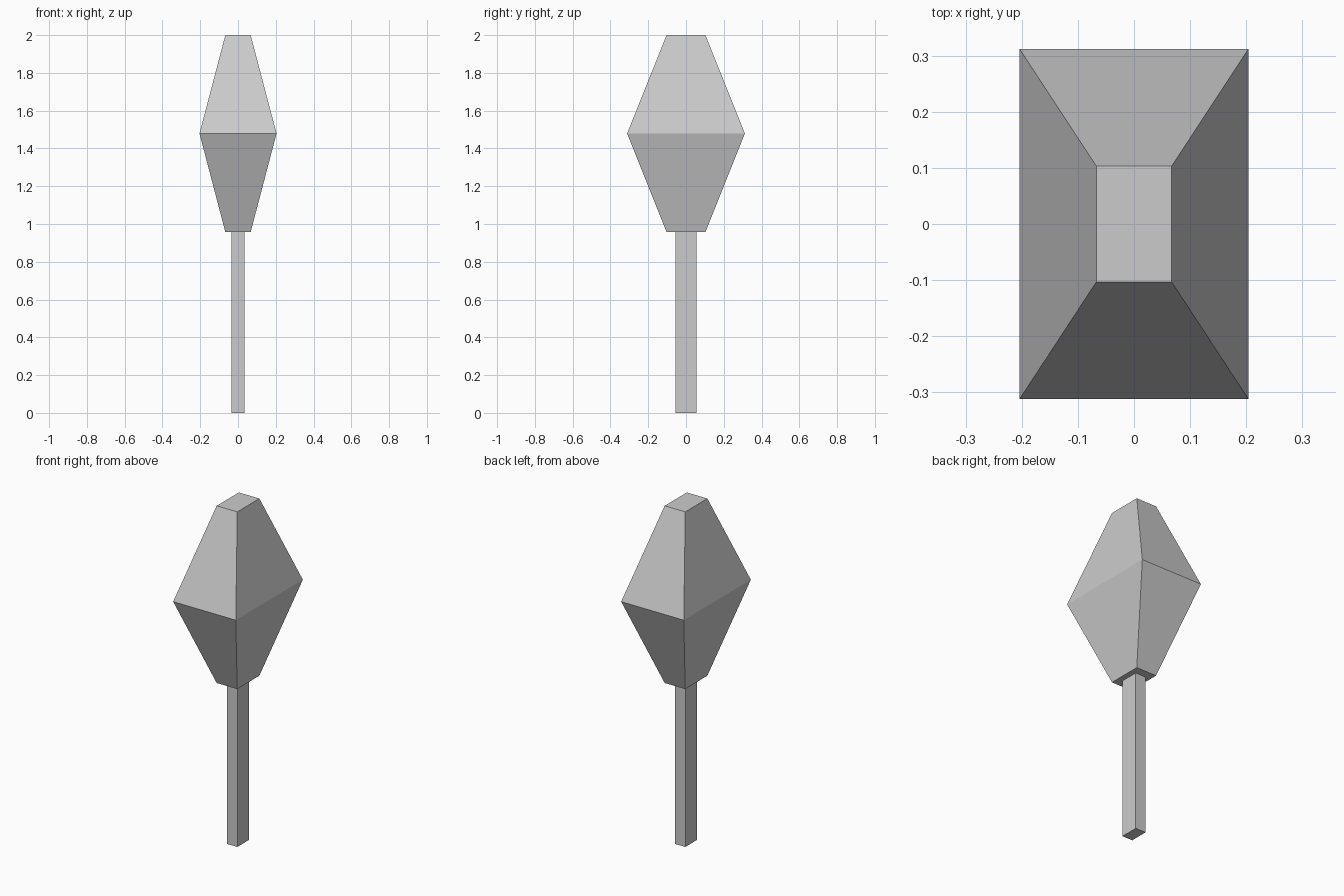
import bpy
import bmesh

if "Cube" in bpy.data.objects:
    bpy.data.objects.remove(bpy.data.objects["Cube"])


def loft(name, sections):
    """Stack rectangular rings (half_x, half_y, z) into a closed faceted solid."""
    bm = bmesh.new()
    rings = [[bm.verts.new((sx * hx, sy * hy, z))
              for sx, sy in ((-1, -1), (1, -1), (1, 1), (-1, 1))]
             for hx, hy, z in sections]
    for low, high in zip(rings, rings[1:]):
        for i in range(4):
            j = (i + 1) % 4
            bm.faces.new((low[i], low[j], high[j], high[i]))
    bm.faces.new(rings[0][::-1])
    bm.faces.new(rings[-1])
    mesh = bpy.data.meshes.new(name)
    bm.to_mesh(mesh)
    bm.free()
    obj = bpy.data.objects.new(name, mesh)
    bpy.context.collection.objects.link(obj)
    return obj


# Tree trunk: straight rectangular post
loft("trunk", [(0.034, 0.055, 0.0), (0.034, 0.055, 0.957)])

# Tree crown: two mirrored frustums meeting at the widest ring
loft("crown", [(0.067, 0.103, 0.957), (0.204, 0.312, 1.479), (0.067, 0.103, 2.0)])
